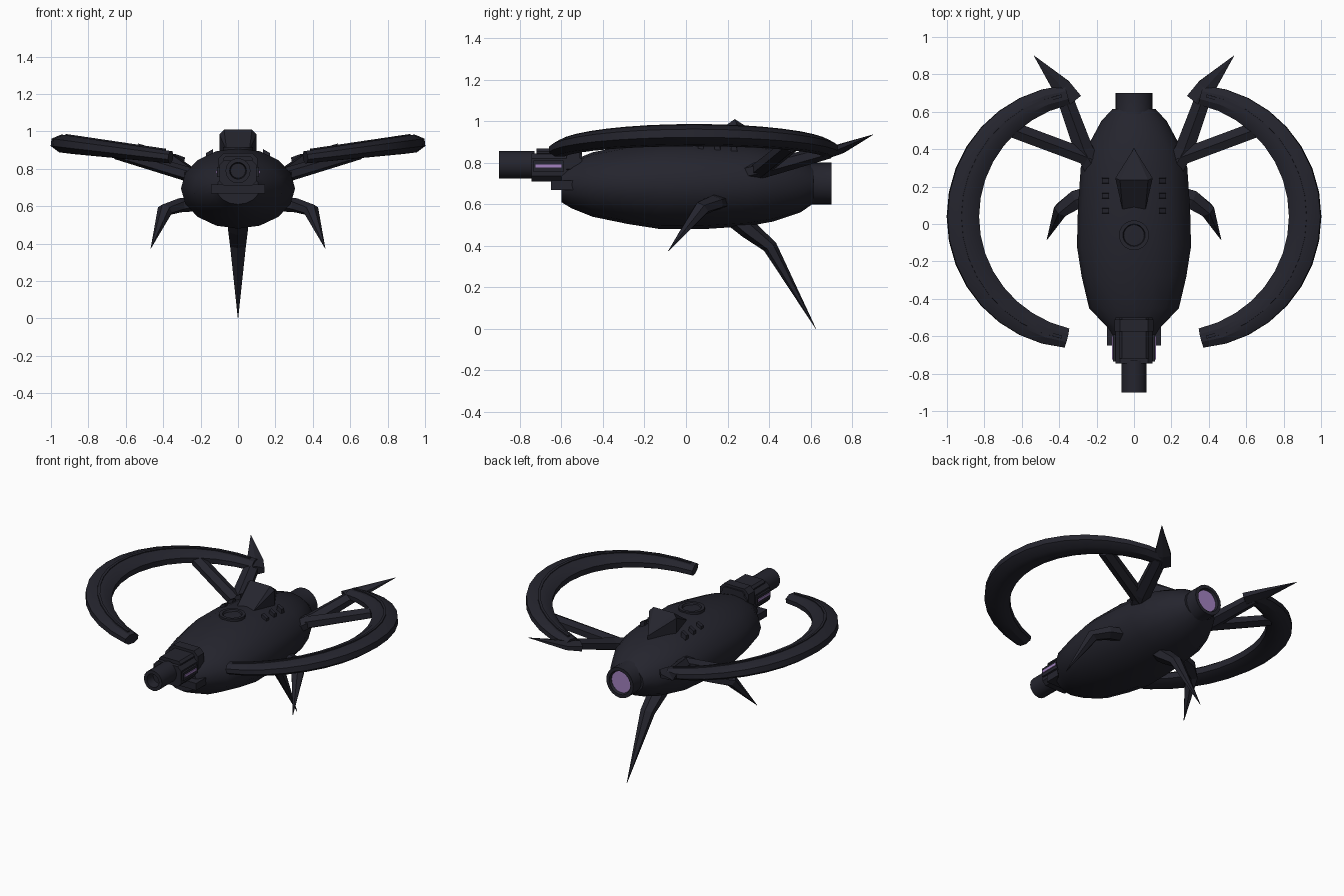
import bpy, bmesh, math
from mathutils import Vector

if "Cube" in bpy.data.objects:
    bpy.data.objects.remove(bpy.data.objects["Cube"])


def material(name, col):
    m = bpy.data.materials.new(name)
    m.diffuse_color = (*col, 1)
    m.use_nodes = True
    m.node_tree.nodes["Principled BSDF"].inputs["Base Color"].default_value = m.diffuse_color
    return m


DARK = material("dark_navy_metal", (0.018, 0.018, 0.027))
GLOW = material("purple_glow", (0.36, 0.22, 0.52))


def finish(name, bm, mat=DARK, mirror=False, smooth=None):
    bmesh.ops.remove_doubles(bm, verts=bm.verts, dist=1e-5)
    bmesh.ops.recalc_face_normals(bm, faces=bm.faces)
    me = bpy.data.meshes.new(name)
    bm.to_mesh(me)
    bm.free()
    ob = bpy.data.objects.new(name, me)
    bpy.context.collection.objects.link(ob)
    me.materials.append(mat)
    if mirror:
        ob.modifiers.new("mirror", 'MIRROR')
    if smooth:
        bpy.ops.object.select_all(action='DESELECT')
        ob.select_set(True)
        bpy.context.view_layer.objects.active = ob
        bpy.ops.object.shade_smooth_by_angle(angle=math.radians(smooth))
    return ob


def loft(name, rings, **kw):
    """Skin a list of closed rings and cap both ends."""
    bm = bmesh.new()
    vs = [[bm.verts.new(p) for p in r] for r in rings]
    n = len(vs[0])
    for a, b in zip(vs, vs[1:]):
        for i in range(n):
            j = (i + 1) % n
            bm.faces.new((a[i], a[j], b[j], b[i]))
    bm.faces.new(vs[0])
    bm.faces.new(vs[-1])
    return finish(name, bm, **kw)


def lathe_y(name, profile, n, cz, **kw):
    """Profile rows: y, half width, half height."""
    return loft(name, [[(w * math.cos(2 * math.pi * i / n), y, cz + h * math.sin(2 * math.pi * i / n))
                        for i in range(n)] for y, w, h in profile], **kw)


def sweep(name, sections, n=8, up=(0, 0, 1), **kw):
    """Sections: (point, half width, half height) along a path."""
    pts = [Vector(s[0]) for s in sections]
    up, rings = Vector(up), []
    for k, (p, w, h) in enumerate(sections):
        t = (pts[min(k + 1, len(pts) - 1)] - pts[max(k - 1, 0)]).normalized()
        u = t.cross(up).normalized()
        v = u.cross(t)
        c = math.cos(math.pi / n)
        rings.append([pts[k] + u * (w / c) * math.cos((i + .5) * 2 * math.pi / n)
                      + v * (h / c) * math.sin((i + .5) * 2 * math.pi / n) for i in range(n)])
    return loft(name, rings, **kw)


def box(name, lo, hi, bevel=0, **kw):
    bm = bmesh.new()
    bmesh.ops.create_cube(bm, size=1)
    for v in bm.verts:
        v.co = [(a + b) / 2 + c * (b - a) for a, b, c in zip(lo, hi, v.co)]
    if bevel:
        es = [e for e in bm.edges if abs(e.verts[0].co.y - e.verts[1].co.y) > 1e-4]
        bmesh.ops.bevel(bm, geom=es, offset=bevel, segments=1, affect='EDGES')
    return finish(name, bm, **kw)


# main hull
lathe_y("hull", [(-0.60, .115, .085), (-0.55, .145, .115), (-0.45, .24, .155), (-0.28, .28, .19),
                 (-0.12, .305, .215), (0.08, .30, .215), (0.30, .285, .20), (0.42, .245, .178),
                 (0.55, .175, .135), (0.615, .115, .09)], 16, 0.695, smooth=40)

# rear engine and its glowing disc
lathe_y("engine_nozzle", [(0.57, .11, .11), (0.60, .10, .10), (0.70, .10, .10),
                          (0.70, .078, .078), (0.675, .07, .07)], 20, 0.70, smooth=30)
lathe_y("engine_glow", [(0.68, .071, .071), (0.685, .071, .071)], 20, 0.70, mat=GLOW)

# front gun: housing, plates, barrel, side lights
box("gun_housing", (-.10, -.745, .71), (.10, -.50, .845), .025)
box("gun_top_plate", (-.08, -.72, .83), (.08, -.50, .868), .015)
box("gun_rear_collar", (-.105, -.575, .74), (.105, -.51, .885), .03)
box("gun_lower_plate", (-.145, -.65, .668), (.145, -.50, .715))
box("gun_side_block", (.09, -.735, .755), (.112, -.59, .81), mirror=True)
box("gun_side_light", (.108, -.725, .776), (.117, -.60, .792), mat=GLOW, mirror=True)
lathe_y("gun_barrel", [(-.73, .067, .067), (-.90, .067, .067), (-.90, .045, .045),
                       (-.84, .04, .04)], 16, 0.79, smooth=30)

# dorsal scoop: narrow front, wide raised ridge, pointed tail
bm = bmesh.new()
right = [(.06, .07, .895), (.10, .245, .975), (.075, .235, 1.01), (.10, .245, .86), (.06, .07, .86)]
P = [bm.verts.new(p) for p in right]
N = [bm.verts.new((-x, y, z)) for x, y, z in right]
tail, tail_low = bm.verts.new((0, .405, .90)), bm.verts.new((0, .405, .84))
bm.faces.new((P[0], P[2], N[2], N[0]))
bm.faces.new((P[2], tail, N[2]))
bm.faces.new((P[0], P[4], N[4], N[0]))
bm.faces.new((P[4], P[3], tail_low, N[3], N[4]))
for S in (P, N):
    bm.faces.new((S[0], S[1], S[2]))
    bm.faces.new((S[1], tail, S[2]))
    bm.faces.new((S[0], S[4], S[3], S[1]))
    bm.faces.new((S[1], S[3], tail_low, tail))
for v in P[1:3] + N[1:3]:
    v.co.z = 1.01 if abs(v.co.x) < .09 else .985
finish("dorsal_scoop", bm)

# round top hatch
hatch = [(.08, .88), (.08, .918), (.06, .918), (.055, .905)]
loft("top_hatch", [[(r * math.cos(i * math.pi / 10), -.06 + r * math.sin(i * math.pi / 10), z)
                    for i in range(20)] for r, z in hatch], smooth=30)

# three little wedge vents on each side of the back
for k, y in enumerate((.07, .15, .23)):
    loft(f"vent_{k + 1}", [[(x, y - .015, .84), (x, y + .02, .84), (x, y + .012, z), (x, y - .012, z)]
                           for x, z in ((.135, .905), (.17, .885))], mirror=True)

# curved wing arcs with a thin rail on top
TILT = (-.125, 0, 1)


def arc_point(a, lift=0, dr=0):
    x, y = .257 + (.658 + dr) * math.cos(a), .04 + (.658 + dr) * math.sin(a)
    return (x, y, .862 + (x - .36) * .125 + lift)


arc, rail = [], []
for k in range(17):
    a = math.radians(-81 + 162 * k / 16)
    c = math.cos(a)
    arc.append((arc_point(a), .040 + .045 * c ** .7, .030 + .018 * c))
    b = a * .97
    rail.append((arc_point(b, .036 + .014 * c), .008, .004))
sweep("wing_arc", arc, 8, TILT, mirror=True, smooth=30)
sweep("wing_rail", rail, 4, TILT, mirror=True)

# struts holding the arcs, and the rear spikes
sweep("rear_strut", [((.20, .27, .745), .05, .035), ((.27, .40, .775), .05, .035),
                     ((.375, .69, .855), .042, .03)], 6, mirror=True)
sweep("side_strut", [((.18, .33, .745), .042, .035), ((.65, .505, .885), .042, .03)], 6, mirror=True)
sweep("wing_spike", [((.33, .655, .845), .055, .028), ((.385, .73, .862), .05, .022),
                     ((.535, .90, .935), .001, .001)], 6, mirror=True)

# small side legs
sweep("side_leg", [((.24, .15, .61), .05, .033), ((.31, .13, .605), .05, .033),
                   ((.39, .075, .58), .038, .033), ((.466, -.085, .375), .001, .001)],
      6, mirror=True)

# long rear landing spike
sweep("landing_leg", [((0, .24, .535), .055, .045), ((0, .30, .48), .052, .04),
                      ((0, .405, .395), .042, .03), ((0, .625, .001), .001, .001)], 6)
